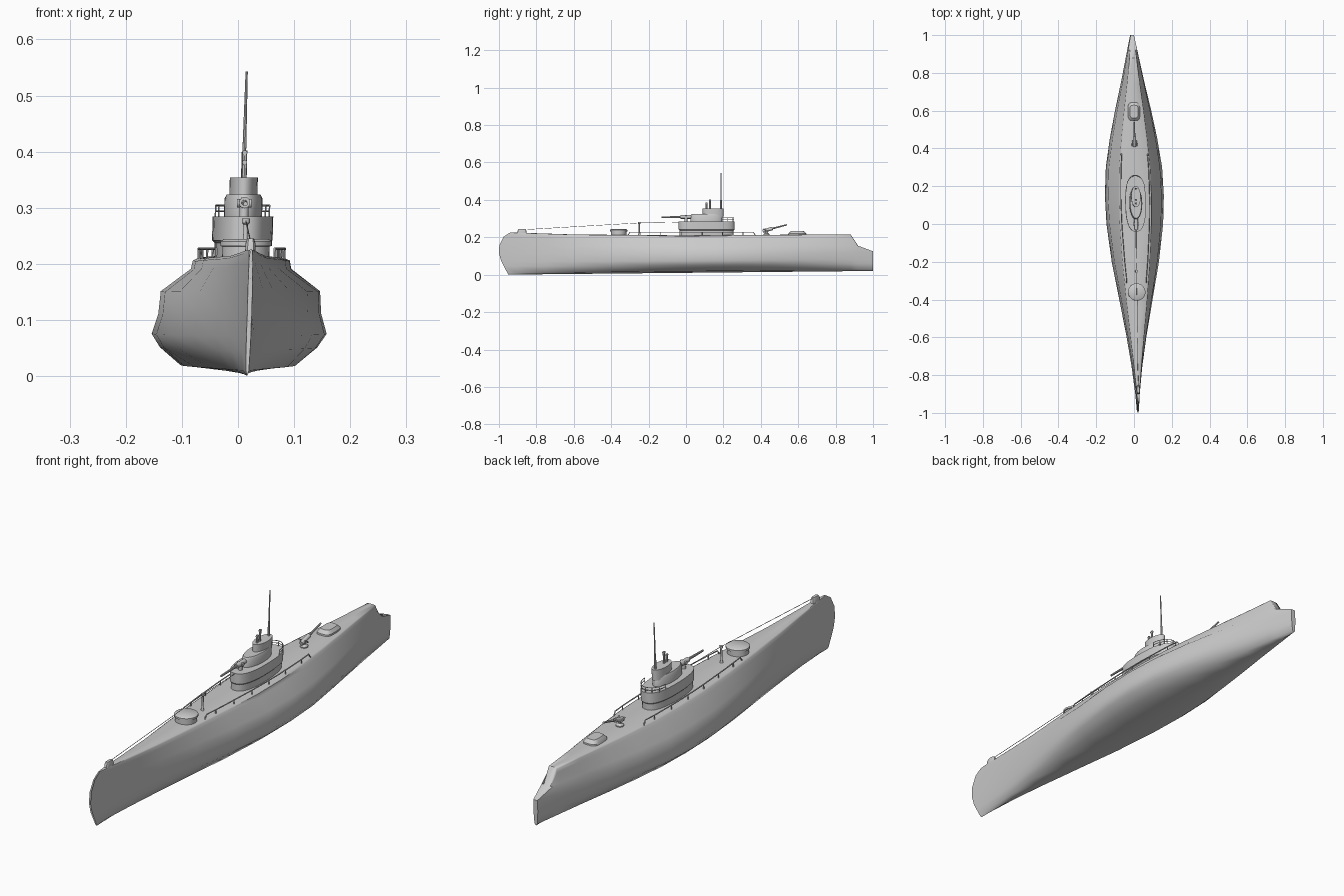
import bpy, bmesh, math
from mathutils import Vector


def lean(v):
    # the whole vessel sits with a slight yaw and heel
    return (v[0] + 0.005 - 0.015 * v[1] + 0.03 * (v[2] - 0.1), v[1], v[2])


def lerp(table, t):
    for (a, va), (b, vb) in zip(table, table[1:]):
        if t <= b:
            return va + (vb - va) * max(0, t - a) / (b - a)
    return table[-1][1]


def finish(bm, name, angle=35):
    bmesh.ops.remove_doubles(bm, verts=bm.verts, dist=1e-5)
    bmesh.ops.recalc_face_normals(bm, faces=bm.faces)
    for v in bm.verts:
        v.co = lean(v.co)
    me = bpy.data.meshes.new(name)
    bm.to_mesh(me)
    bm.free()
    ob = bpy.data.objects.new(name, me)
    bpy.context.collection.objects.link(ob)
    bpy.ops.object.select_all(action='DESELECT')
    ob.select_set(True)
    bpy.context.view_layer.objects.active = ob
    bpy.ops.object.shade_smooth_by_angle(angle=math.radians(angle))
    return ob


def loft(name, rings, angle=35):
    bm = bmesh.new()
    vs = [[bm.verts.new(p) for p in r] for r in rings]
    for a, b in zip(vs, vs[1:]):
        for i in range(len(a)):
            j = (i + 1) % len(a)
            bm.faces.new((a[i], a[j], b[j], b[i]))
    bm.faces.new(vs[0][::-1])
    bm.faces.new(vs[-1])
    return finish(bm, name, angle)


def oval(cy, rx, ry, z, n=32, power=1.0, x=0):
    ring = []
    for i in range(n):
        a = 2 * math.pi * i / n
        c, s = math.cos(a), math.sin(a)
        ring.append((x + rx * math.copysign(abs(c) ** power, c),
                     cy + ry * math.copysign(abs(s) ** power, s), z))
    return ring


def tube(name, pts, r, n=8, r_end=None):
    rings = []
    for i, p in enumerate(pts):
        d = (Vector(pts[min(i + 1, len(pts) - 1)]) - Vector(pts[max(i - 1, 0)])).normalized()
        u = d.cross(Vector((1, 0, 0) if abs(d.x) < 0.8 else (0, 0, 1))).normalized()
        w = d.cross(u)
        k = r if r_end is None else r + (r_end - r) * i / (len(pts) - 1)
        rings.append([Vector(p) + k * (math.cos(2 * math.pi * j / n) * u + math.sin(2 * math.pi * j / n) * w)
                      for j in range(n)])
    return loft(name, rings)


# hull: one cross-section scaled along the length
WIDTH = [(-0.97, 0.004), (-0.9, 0.011), (-0.75, 0.029), (-0.6, 0.052), (-0.4, 0.088), (-0.2, 0.125),
         (0, 0.15), (0.15, 0.156), (0.3, 0.149), (0.45, 0.126), (0.6, 0.096), (0.75, 0.062),
         (0.88, 0.035), (0.92, 0.027), (1, 0.01)]
TOP = [(-1, 0.226), (-0.9, 0.225), (-0.6, 0.215), (0, 0.21), (1, 0.217)]
CUT = [(0.88, 0.3), (0.881, 0.217), (0.92, 0.155), (1, 0.125)]
SECTION = [(0.0, 1), (0.5, 0.995), (0.56, 0.975), (0.58, 0.9), (0.91, 0.7), (0.93, 0.5),
           (1.0, 0.32), (0.9, 0.2), (0.66, 0.04), (0.0, 0.0)]
STEM = [(0, -0.95), (0.04, -0.955), (0.32, -0.988), (0.5, -1), (0.7, -0.998), (0.9, -0.975), (1, -0.94)]


def deck(y):
    return lerp(TOP, y)


def station(y, w, bow=False):
    zt, zb = deck(y), 0.01 + 0.01 * y
    g = lerp([(-0.9, 1.35), (-0.1, 1), (1, 0.95)], y)
    half = []
    for i, (fx, fz) in enumerate(SECTION):
        z = min(zb + fz * (zt - zb), lerp(CUT, y))
        half.append((w * fx * (g if i < 4 else 1), lerp(STEM, fz) if bow else y, z))
    return half + [(-x, yy, z) for x, yy, z in half[-2:0:-1]]


rings = [station(-0.97, 0.004, True)]
rings += [station(y, w) for y, w in WIDTH[1:]]
loft("hull", rings, 55)

# conning tower, three stacked oval levels
loft("tower_base", [oval(0.11, 0.049, 0.145, 0.2, 40, 0.8), oval(0.11, 0.049, 0.145, 0.237, 40, 0.8),
                    oval(0.11, 0.054, 0.15, 0.242, 40, 0.8), oval(0.11, 0.054, 0.15, 0.284, 40, 0.8)])
loft("tower_middle", [oval(0.11, 0.034, 0.086, 0.28, 32), oval(0.11, 0.034, 0.086, 0.316, 32),
                      oval(0.11, 0.03, 0.08, 0.324, 32)])
loft("tower_top", [oval(0.145, 0.025, 0.056, 0.31, 32), oval(0.145, 0.025, 0.056, 0.354, 32)])

# periscopes and tall mast
for y, h in ((0.11, 0.385), (0.128, 0.402)):
    tube("periscope", [(0, y, 0.35), (0, y, h)], 0.0045)
    tube("periscope_head", [(0, y - 0.006, h - 0.004), (0, y + 0.005, h - 0.004)], 0.0045)
tube("mast_base", [(0, 0.187, 0.34), (0, 0.187, 0.4)], 0.0045)
tube("mast", [(0, 0.187, 0.39), (0, 0.187, 0.543)], 0.0035, r_end=0.002)

# railing around the rear of the tower
arc = [(0.048 * math.cos(a), 0.19 + 0.066 * math.sin(a)) for a in [math.pi * i / 12 for i in range(13)]]
for z in (0.294, 0.304):
    tube("tower_rail", [(x, y, z) for x, y in arc], 0.0015, 6)
for x, y in arc[::2]:
    tube("tower_rail_post", [(x, y, 0.28), (x, y, 0.304)], 0.0015, 6)

# gun at the front of the tower
tube("tower_gun_pedestal", [(0, 0.0, 0.28), (0, 0.0, 0.305)], 0.008, 12)
tube("tower_gun_breech", [(0, -0.03, 0.309), (0, 0.035, 0.309)], 0.01, 12)
tube("tower_gun_barrel", [(0, -0.02, 0.309), (0, -0.13, 0.307)], 0.0055, 10, 0.004)
tube("tower_gun_shield", [(-0.013, 0.0, 0.308), (0.013, 0.0, 0.308)], 0.008, 12)

# deck gun aft
loft("deck_gun_mount", [oval(0.43, 0.016, 0.016, 0.205, 16), oval(0.43, 0.016, 0.016, 0.217, 16),
                        oval(0.43, 0.007, 0.007, 0.224, 16), oval(0.43, 0.009, 0.009, 0.24, 16)])
tube("deck_gun_breech", [(0, 0.41, 0.233), (0, 0.462, 0.247)], 0.009, 12)
tube("deck_gun_barrel", [(0, 0.45, 0.244), (0, 0.54, 0.267)], 0.005, 10, 0.0035)
for s in (-1, 1):
    tube("deck_gun_handle", [(s * 0.013, 0.415, 0.245), (s * 0.011, 0.44, 0.23)], 0.003, 6)

# aft hatch, forward drum, bow fitting
loft("aft_hatch", [oval(0.595, 0.033, 0.05, 0.2, 24, 0.55), oval(0.595, 0.032, 0.048, 0.22, 24, 0.55),
                   oval(0.595, 0.022, 0.034, 0.233, 24, 0.55)])
loft("forward_drum", [oval(-0.36, 0.042, 0.042, 0.2), oval(-0.36, 0.042, 0.042, 0.231),
                      oval(-0.36, 0.046, 0.046, 0.232), oval(-0.36, 0.046, 0.046, 0.24),
                      oval(-0.36, 0.04, 0.04, 0.244)])
loft("bow_fitting", [oval(-0.877, 0.009, 0.025, 0.215, 16, 0.6), oval(-0.877, 0.009, 0.023, 0.236, 16, 0.6),
                     oval(-0.877, 0.006, 0.017, 0.245, 16, 0.6)])

# forward post and the wire running from bow to tower
loft("wire_post", [oval(-0.25, 0.009, 0.009, 0.205, 12), oval(-0.25, 0.004, 0.004, 0.222, 12),
                   oval(-0.25, 0.004, 0.004, 0.27, 12), oval(-0.25, 0.007, 0.007, 0.273, 12),
                   oval(-0.25, 0.007, 0.007, 0.281, 12)])
tube("bow_wire", [(0, -0.88, 0.24), (0, -0.25, 0.277), (0, -0.03, 0.28)], 0.0012, 5)

# side handrails following the deck edge, on short posts
for s in (-1, 1):
    ys = [-0.3 + 0.66 * i / 12 for i in range(13)]
    rail = [(s * (0.5 * lerp(WIDTH, y) - 0.001), y, 0.227) for y in ys]
    ends = [(rail[i][0], rail[i][1] + d, deck(rail[i][1]) - 0.004) for i, d in ((0, -0.012), (-1, 0.012))]
    tube("side_rail", [ends[0]] + rail + [ends[1]], 0.0025, 6)
    for x, y, z in rail[1:-1:2]:
        tube("side_rail_post", [(x, y, 0.203), (x, y, z)], 0.0022, 6)
